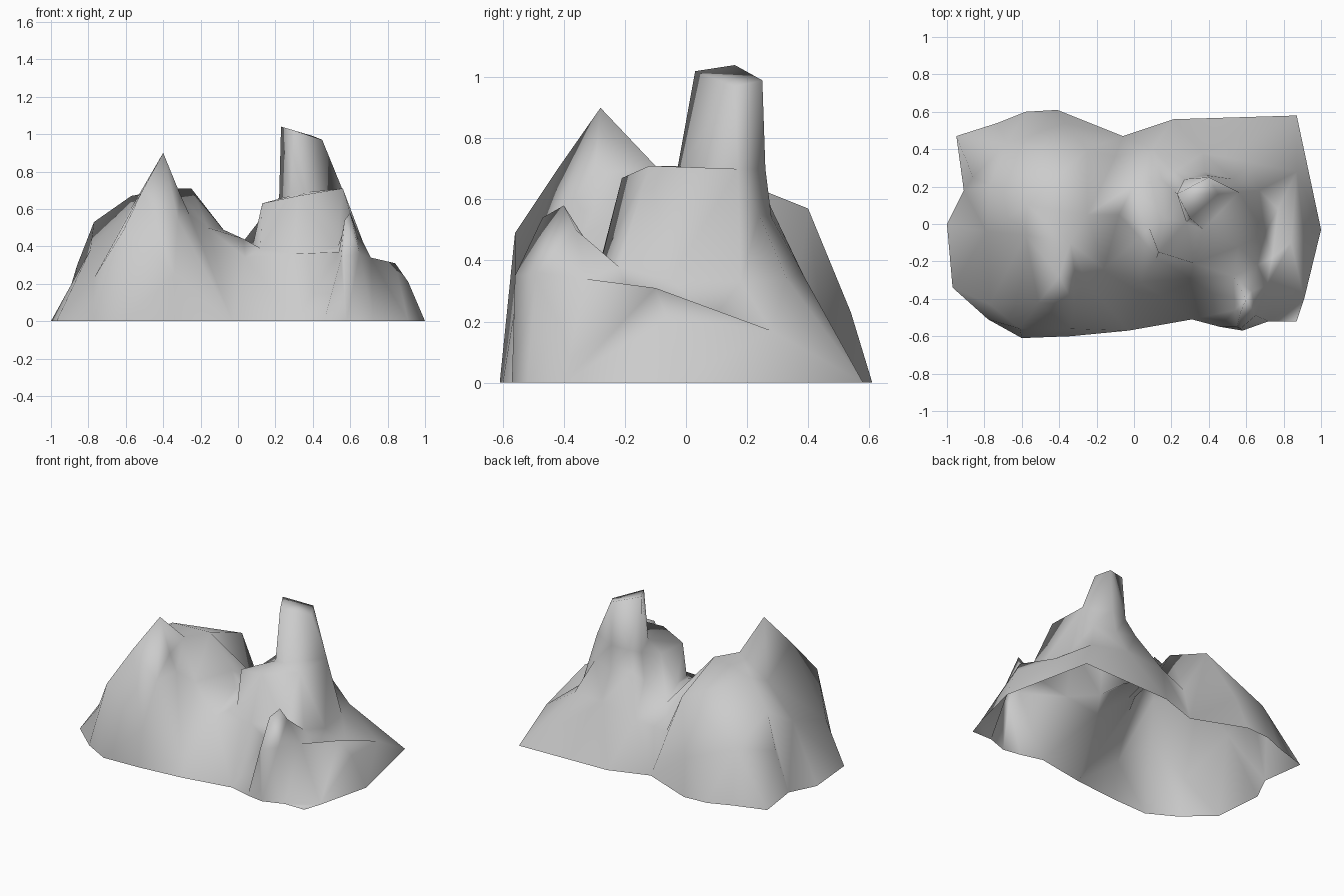
import bpy
from mathutils import Vector
from mathutils.geometry import delaunay_2d_cdt

if "Cube" in bpy.data.objects:
    bpy.data.objects.remove(bpy.data.objects["Cube"], do_unlink=True)

UNIT = 0.01  # paths below are written in hundredths
points, creases = [], []


def path(*spots, closed=False):
    """Add a chain of (x, y, height) spots whose links stay as mesh edges."""
    start = len(points)
    points.extend(Vector(s) * UNIT for s in spots)
    last = len(points) - 1
    creases.extend((i, i + 1) for i in range(start, last))
    if closed:
        creases.append((last, start))


def level(height, *spots):
    """Closed ring at one height."""
    path(*[(x, y, height) for x, y in spots], closed=True)


# Ground outline
level(0, (-97, -34), (-78, -51), (-60, -61), (-34, -60), (-3, -57), (31, -51),
      (46, -55), (58, -57), (72, -52), (87, -52), (91, -40), (100, -3), (87, 58),
      (21, 56), (-6, 47), (-41, 61), (-58, 60), (-73, 54), (-95, 47), (-91, 18),
      (-100, 0))

# Pointed peak: front rib, summit and the ridge running behind it
path((-77, -43, 23), (-61, -56, 49), (-51, -42, 70), (-40, -28, 90), (-34, -10, 71),
     (-25, 5, 71))
path((-34, -56, 25), (-32, -43, 54), (-31, -30, 68))

# Rear hill: crest running west, and its northern rib
path((-25, 40, 57), (-57, 10, 67), (-77, 21, 53), (-86, 25, 30))
path((-68, 43, 34), (-37, 54, 23))

# Fold between the peak and the rear hill
path((-77, -43, 23), (-79, -4, 38), (-58, -6, 59))

# Saddle: front lip, then the ridge that meets the butte
path((-26, -30, 57), (-16, -24, 50), (4, -31, 34))
path((-25, 5, 71), (-8, 5, 49), (3, -7, 44), (12, -18, 39))
path((-10, 36, 27), (0, 21, 39), (8, -2, 41), (12, -18, 39))

# Butte: foot of the front cliff, then the rim
path((4, -31, 34), (30, -29, 36), (53, -28, 39), (66, -22, 38), (70, -5, 34), (67, 18, 33))
path((13, -15, 63), (32, -21, 67), (56, -12, 71), (56, 17, 70))
path((13, -15, 63), (17, 3, 61), (15, 24, 51))

# Rear slope of the butte
path((10, 40, 32), (37, 38, 36), (62, 33, 34))
path((22, 28, 57), (38, 28, 54), (53, 24, 55))

# Chimney: flared foot, then the slanting top
path((22, 17, 66), (28, 1, 67), (37, -3, 69), (56, 17, 70), (39, 26, 70),
     (27, 24, 69), closed=True)
path((23, 16, 104), (30, 3, 102), (45, 16, 97), (40, 25, 99), closed=True)

# Front pinnacle
path((57, -56, 35), (57, -47, 54), (60, -40, 58), (63, -36, 50))
path((55, -55, 33), (54, -46, 37), (53, -28, 39))
path((65, -49, 36), (71, -33, 34))

# Side ridge and the hollow behind it
path((71, -33, 34), (84, -10, 31), (87, 28, 17))
path((84, -10, 31), (91, -6, 21))
path((74, -18, 27), (77, 8, 20))

# Triangulate the plan and lift every spot to its height
flat = [p.to_2d() for p in points]
verts, _, faces, sources, _, _ = delaunay_2d_cdt(flat, creases, [], 1, 0.001)
solid = [(v.x, v.y, max(points[i].z for i in src)) for v, src in zip(verts, sources)]

mesh = bpy.data.meshes.new("rock_outcrop")
mesh.from_pydata(solid, [], faces)
rock = bpy.data.objects.new("rock_outcrop", mesh)
bpy.context.collection.objects.link(rock)
mesh.polygons.foreach_set("use_smooth", [True] * len(mesh.polygons))

# Stone colour
stone = bpy.data.materials.new("grey_stone")
stone.use_nodes = True
colour = (0.6, 0.6, 0.6, 1)
stone.diffuse_color = colour
stone.node_tree.nodes["Principled BSDF"].inputs["Base Color"].default_value = colour
mesh.materials.append(stone)
